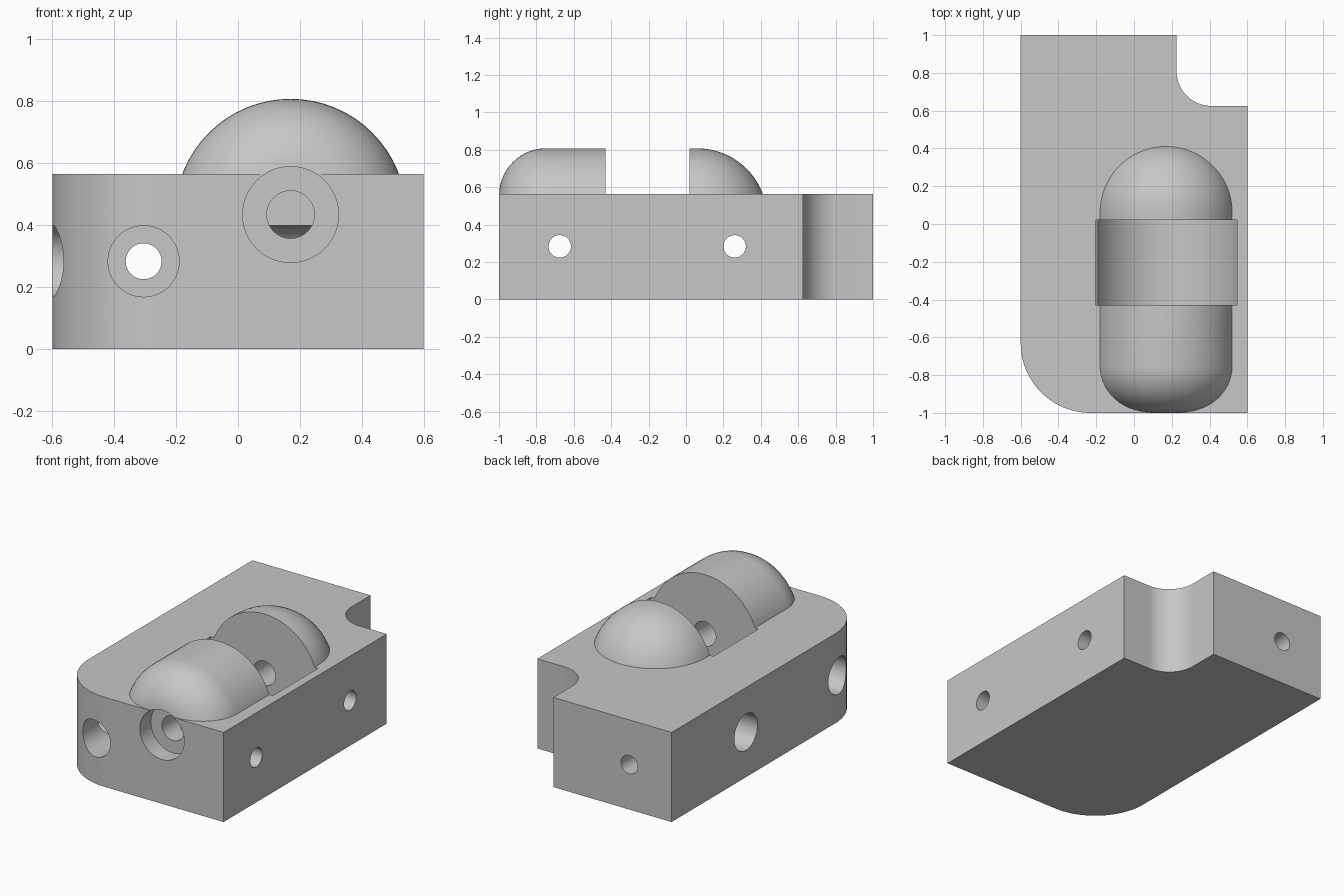
import bpy, bmesh
from math import pi, sin, cos, radians
from mathutils import Matrix, Vector

cube = bpy.data.objects.get("Cube")
if cube:
    bpy.data.objects.remove(cube, do_unlink=True)

grey = bpy.data.materials.new("plain grey")
grey.use_nodes = True
colour = (0.57, 0.57, 0.57, 1)
grey.diffuse_color = colour
grey.node_tree.nodes["Principled BSDF"].inputs["Base Color"].default_value = colour

TURN = {"x": Matrix.Rotation(pi / 2, 4, "Y"), "y": Matrix.Rotation(-pi / 2, 4, "X")}


def arc(cx, cy, r, start, end, steps=20):
    """Points along an arc, angles in degrees."""
    angles = [radians(start + (end - start) * i / steps) for i in range(steps + 1)]
    return [(cx + r * cos(a), cy + r * sin(a)) for a in angles]


def make_object(name, bm):
    bmesh.ops.recalc_face_normals(bm, faces=bm.faces)
    mesh = bpy.data.meshes.new(name)
    bm.to_mesh(mesh)
    bm.free()
    mesh.materials.append(grey)
    obj = bpy.data.objects.new(name, mesh)
    bpy.context.collection.objects.link(obj)
    return obj


def lathe(name, profile, axis, place, steps=64):
    """Revolve (radius, distance) points about an axis through place."""
    bm = bmesh.new()
    verts = [bm.verts.new((r, 0, t)) for r, t in profile]
    edges = [bm.edges.new(pair) for pair in zip(verts, verts[1:])]
    bmesh.ops.spin(bm, geom=verts + edges, axis=(0, 0, 1), cent=(0, 0, 0),
                   angle=2 * pi, steps=steps)
    bmesh.ops.remove_doubles(bm, verts=bm.verts, dist=0.0001)
    bm.transform(Matrix.Translation(Vector(place)) @ TURN[axis])
    return make_object(name, bm)


def stepped_bore(name, wide, narrow, start, step, end, axis, place):
    profile = [(0, start), (wide, start), (wide, step),
               (narrow, step), (narrow, end), (0, end)]
    return lathe(name, profile, axis, place, 48)


def combine(target, tool, operation):
    mod = target.modifiers.new(tool.name, "BOOLEAN")
    mod.operation = operation
    mod.solver = "EXACT"
    mod.object = tool
    bpy.context.view_layer.objects.active = target
    bpy.ops.object.modifier_apply(modifier=mod.name)
    bpy.data.objects.remove(tool, do_unlink=True)


# Block with one rounded corner and one filleted notch
outline = arc(-0.23, -0.63, 0.37, 180, 270)
outline += [(0.6, -1), (0.6, 0.625)]
outline += arc(0.41, 0.81, 0.185, 270, 180)
outline += [(0.225, 1), (-0.6, 1)]
bm = bmesh.new()
base = bm.faces.new([bm.verts.new((x, y, 0)) for x, y in outline])
top = bmesh.ops.extrude_face_region(bm, geom=[base])
bmesh.ops.translate(bm, vec=(0, 0, 0.565),
                    verts=[v for v in top["geom"] if isinstance(v, bmesh.types.BMVert)])
body = make_object("housing_block", bm)

# Raised capsule: filleted front end, round back end
AXIS_X, AXIS_Z, R, FILLET = 0.17, 0.434, 0.374, 0.25
profile = [(0, -0.999)] + arc(R - FILLET, FILLET - 0.999, FILLET, -90, 0, 14)
profile += arc(0, 0.06, R, 0, 90, 18)[:-1] + [(0, 0.06 + R)]
centre = (AXIS_X, 0, AXIS_Z)
combine(body, lathe("capsule", profile, "y", centre), "UNION")

# Round slot across the capsule
slot = [(0, -0.43), (0.397, -0.43), (0.397, 0.02), (0, 0.02)]
combine(body, lathe("slot", slot, "y", centre), "DIFFERENCE")

# Blind stepped bore along the capsule
combine(body, stepped_bore("shaft_bore", 0.155, 0.077, -1.1, -0.89, 0.25,
                           "y", centre), "DIFFERENCE")

# Bolt holes: one lengthwise, two crosswise
combine(body, stepped_bore("long_bolt_hole", 0.115, 0.058, -1.1, 0.65, 1.1,
                           "y", (-0.305, 0, 0.283)), "DIFFERENCE")
for y in (-0.675, 0.26):
    combine(body, stepped_bore("cross_bolt_hole", 0.115, 0.06, -0.7, 0.3, 0.7,
                               "x", (0, y, 0.284)), "DIFFERENCE")

# Smooth curves, sharp edges
bpy.ops.object.select_all(action="DESELECT")
body.select_set(True)
bpy.context.view_layer.objects.active = body
bpy.ops.object.shade_smooth_by_angle(angle=radians(25))
